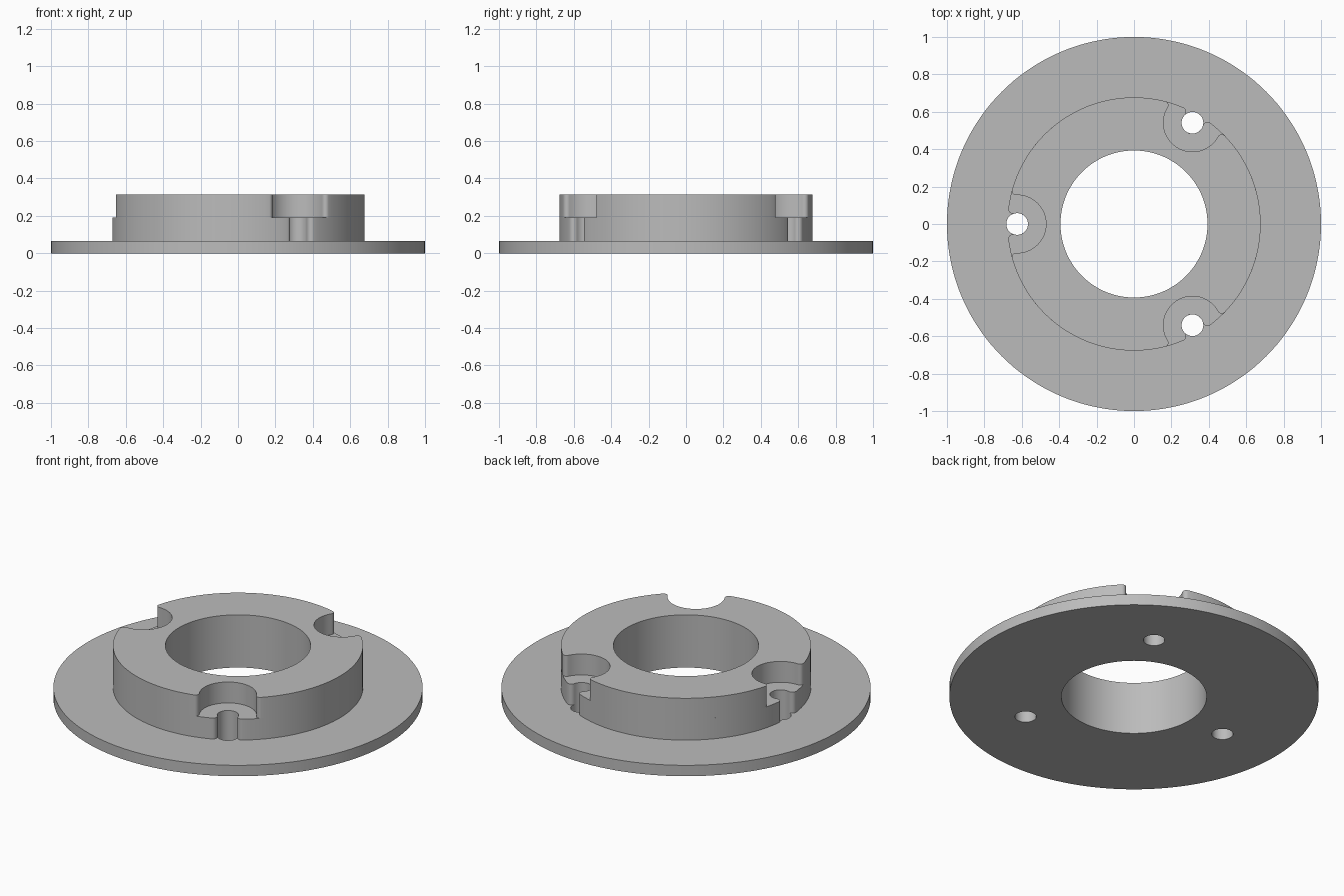
import bpy
import bmesh
from math import atan2, cos, sin, sqrt, pi

if "Cube" in bpy.data.objects:
    bpy.data.objects.remove(bpy.data.objects["Cube"], do_unlink=True)

FLANGE_R, COLLAR_R, BORE_R = 1.0, 0.677, 0.393
BOLT_CIRCLE, HOLE_R, POCKET_R = 0.625, 0.058, 0.155
FLANGE_TOP, LEDGE_Z, COLLAR_TOP = 0.065, 0.19, 0.315
BOLT_ANGLES = [pi / 3, pi, 5 * pi / 3]

grey = bpy.data.materials.new("light grey")
grey.use_nodes = True
grey.diffuse_color = (0.5, 0.5, 0.5, 1)
grey.node_tree.nodes["Principled BSDF"].inputs["Base Color"].default_value = (0.5, 0.5, 0.5, 1)


def polar(r, a):
    return complex(r * cos(a), r * sin(a))


def arc(centre, r, start, end, n):
    return [centre + polar(r, start + (end - start) * i / n) for i in range(n + 1)]


def circle(r, centre=0, n=144):
    return arc(centre, r, 0, 2 * pi, n)[:-1]


def notch(r, lip):
    """Round bite in the rim with rounded lips, opening towards +x."""
    d, to_pocket, to_axis = BOLT_CIRCLE, r + lip, COLLAR_R - lip
    x = (to_axis ** 2 - to_pocket ** 2 + d ** 2) / (2 * d)
    y = sqrt(to_axis ** 2 - x ** 2)
    inner, outer = atan2(y, x - d), atan2(y, x)
    half = arc(d, r, pi, inner, 16)
    half += arc(complex(x, y), lip, inner - pi, outer, 8)[1:]
    return [p.conjugate() for p in reversed(half)] + half[1:], outer


def notched_rim(r, lip):
    """Collar outline bitten at every bolt position."""
    bite, edge = notch(r, lip)
    outline = []
    for a in BOLT_ANGLES:
        outline += [p * polar(1, a) for p in bite]
        outline += arc(0, COLLAR_R, a + edge, a + 2 * pi / 3 - edge, 40)[1:-1]
    return outline


def plate(name, loops, bottom, top):
    """Extrude an outline with holes between two heights."""
    curve = bpy.data.curves.new(name + "_outline", "CURVE")
    curve.dimensions = "2D"
    curve.fill_mode = "BOTH"
    curve.extrude = (top - bottom) / 2
    for loop in loops:
        spline = curve.splines.new("POLY")
        spline.points.add(len(loop) - 1)
        for point, p in zip(spline.points, loop):
            point.co = (p.real, p.imag, 0, 1)
        spline.use_cyclic_u = True
    helper = bpy.data.objects.new(name + "_outline", curve)
    bpy.context.collection.objects.link(helper)
    graph = bpy.context.evaluated_depsgraph_get()
    mesh = bpy.data.meshes.new_from_object(helper.evaluated_get(graph))
    bpy.data.objects.remove(helper, do_unlink=True)

    bm = bmesh.new()
    bm.from_mesh(mesh)
    bmesh.ops.remove_doubles(bm, verts=bm.verts, dist=0.0001)
    bmesh.ops.recalc_face_normals(bm, faces=bm.faces)
    bmesh.ops.translate(bm, verts=bm.verts, vec=(0, 0, (bottom + top) / 2))
    bm.to_mesh(mesh)
    bm.free()
    mesh.materials.clear()
    mesh.materials.append(grey)

    obj = bpy.data.objects.new(name, mesh)
    bpy.context.collection.objects.link(obj)
    bpy.ops.object.select_all(action="DESELECT")
    obj.select_set(True)
    bpy.context.view_layer.objects.active = obj
    bpy.ops.object.shade_smooth_by_angle(angle=pi / 6)


# Flange disc with three bolt holes
bolt_holes = [circle(HOLE_R, polar(BOLT_CIRCLE, a), 40) for a in BOLT_ANGLES]
plate("flange", [circle(FLANGE_R), circle(BORE_R)] + bolt_holes, 0, FLANGE_TOP)

# Lower collar, bitten by the bolt holes
plate("lower_collar", [notched_rim(HOLE_R, 0.025), circle(BORE_R)], FLANGE_TOP, LEDGE_Z)

# Upper collar, bitten by the wider bolt head pockets
plate("upper_collar", [notched_rim(POCKET_R, 0.022), circle(BORE_R)], LEDGE_Z, COLLAR_TOP)
